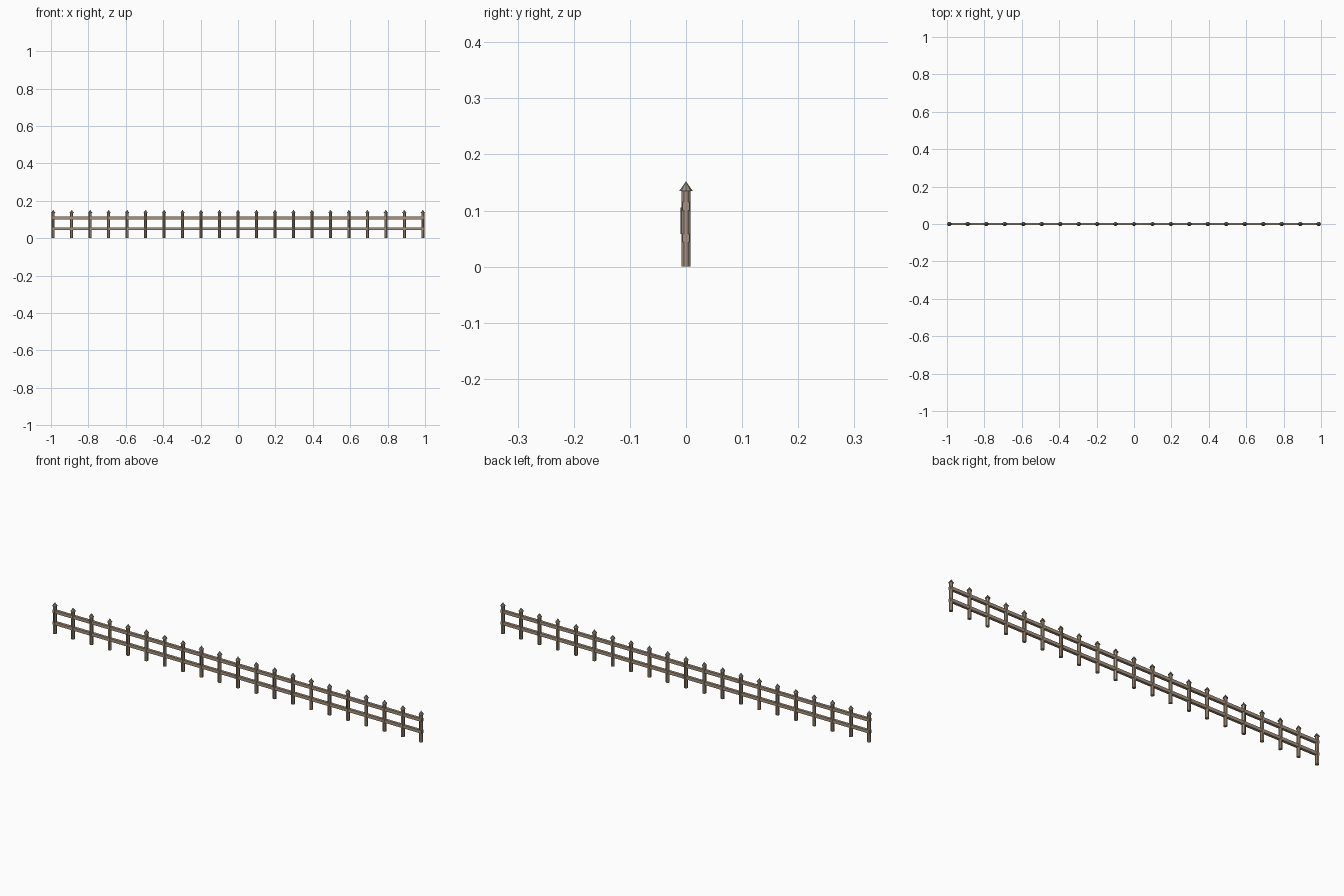
import bpy, math

if "Cube" in bpy.data.objects:
    bpy.data.objects.remove(bpy.data.objects["Cube"])


def material(name, rgb):
    m = bpy.data.materials.new(name)
    m.diffuse_color = (*rgb, 1)
    m.use_nodes = True
    m.node_tree.nodes["Principled BSDF"].inputs["Base Color"].default_value = m.diffuse_color
    return m


wood = material("wood", (0.38, 0.29, 0.21))
cap_wood = material("cap_wood", (0.33, 0.28, 0.22))
dark = material("dark_wood", (0.16, 0.12, 0.09))


def finish(name, mat):
    ob = bpy.context.object
    ob.name = name
    ob.data.materials.append(mat)
    return ob


def box(name, size, loc, mat):
    bpy.ops.mesh.primitive_cube_add(size=1, location=loc)
    ob = finish(name, mat)
    ob.scale = size
    return ob


COUNT = 21
END = 0.988
CAP_Z = 0.135

for i in range(COUNT):
    x = -END + 2 * END * i / (COUNT - 1)

    # Octagonal post with flat sides facing the axes
    bpy.ops.mesh.primitive_cylinder_add(
        vertices=8, radius=0.0088, depth=CAP_Z,
        location=(x, 0, CAP_Z / 2), rotation=(0, 0, math.pi / 8))
    finish("post", wood)

    # Pointed cap overhanging the post
    bpy.ops.mesh.primitive_cone_add(
        vertices=8, radius1=0.012, radius2=0, depth=0.017,
        location=(x, 0, CAP_Z + 0.0085))
    finish("post_cap", cap_wood)

    # Thin strip between the rails on every fourth post
    if i % 4 == 0:
        box("front_strip", (0.006, 0.003, 0.047), (x, -0.0085, 0.0815), dark)

# Two long rails running through the posts
for name, z in (("lower_rail", 0.051), ("upper_rail", 0.108)):
    box(name, (2 * END + 0.015, 0.013, 0.015), (0, 0, z), wood)
